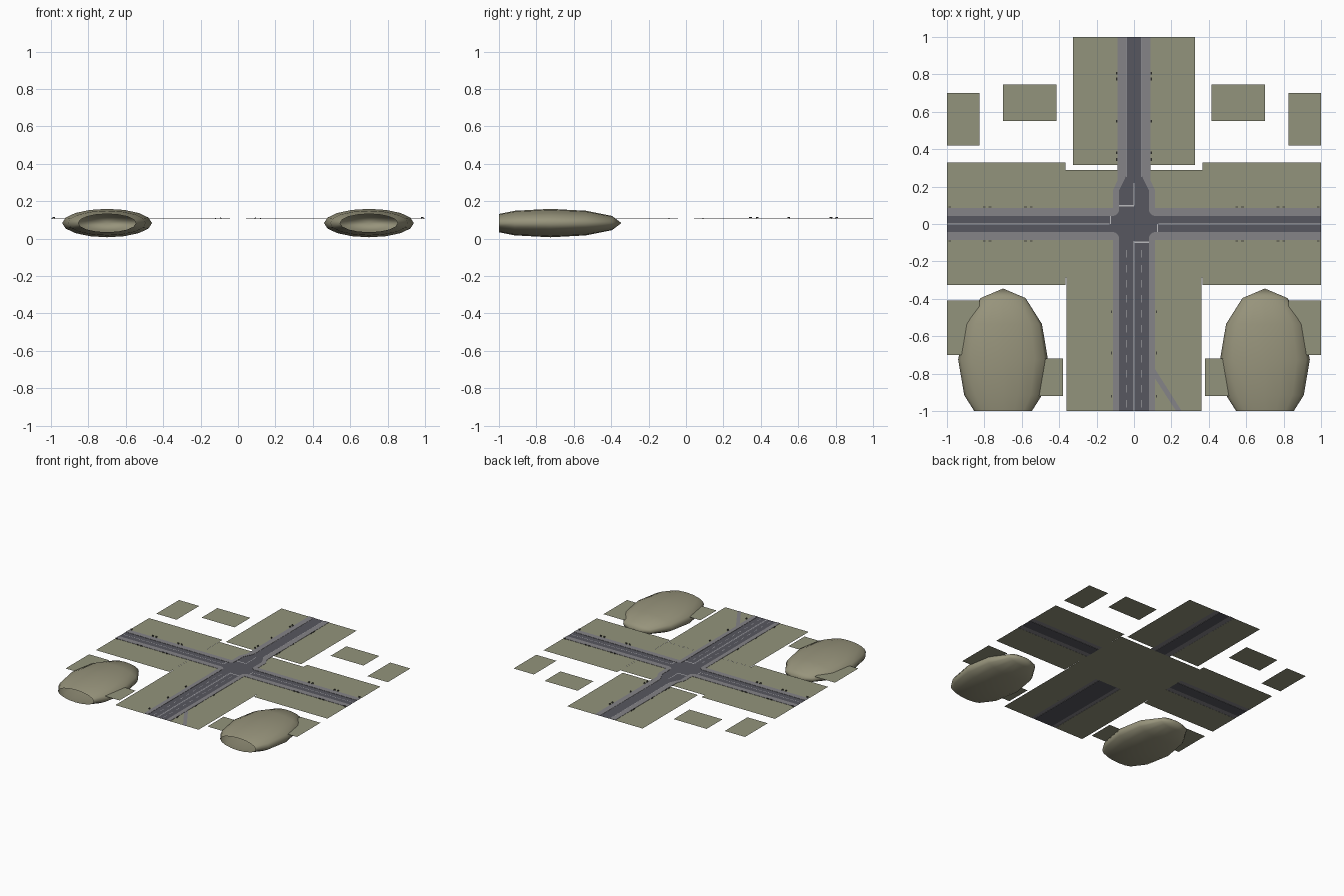
import bpy, bmesh, math
from mathutils import Matrix, Vector

if "Cube" in bpy.data.objects:
    bpy.data.objects.remove(bpy.data.objects["Cube"])


def material(name, rgb):
    m = bpy.data.materials.new(name)
    m.diffuse_color = (*rgb, 1)
    m.use_nodes = True
    m.node_tree.nodes["Principled BSDF"].inputs["Base Color"].default_value = m.diffuse_color
    return m


GRASS = material("grass", (0.29, 0.295, 0.20))
HILL = material("hill", (0.31, 0.295, 0.20))
ROAD = material("asphalt", (0.095, 0.095, 0.115))
WALK = material("paving", (0.235, 0.23, 0.245))
LINE = material("road_paint", (0.50, 0.50, 0.52))
DARK = material("dark_metal", (0.06, 0.06, 0.05))

ZG, ZR, ZW = 0.1055, 0.106, 0.108   # grass, road and pavement levels


def finish(name, bm, mat):
    me = bpy.data.meshes.new(name)
    bm.to_mesh(me)
    bm.free()
    ob = bpy.data.objects.new(name, me)
    me.materials.append(mat)
    bpy.context.collection.objects.link(ob)
    return ob


def sheet(name, outlines, z, mat, curb=0.0):
    """Flat upward faces from 2D outlines, with optional curb walls below."""
    bm = bmesh.new()
    for pts in outlines:
        top = [bm.verts.new((x, y, z)) for x, y in pts]
        f = bm.faces.new(top)
        f.normal_update()
        if f.normal.z < 0:
            f.normal_flip()
        if curb:
            low = [bm.verts.new((x, y, z - curb)) for x, y in pts]
            n = len(pts)
            for i in range(n):
                j = (i + 1) % n
                bm.faces.new((low[i], low[j], top[j], top[i]))
    if curb:
        bmesh.ops.recalc_face_normals(bm, faces=bm.faces)
    bmesh.ops.triangulate(bm, faces=[f for f in bm.faces if len(f.verts) > 4])
    return finish(name, bm, mat)


def rect(x0, y0, x1, y1):
    return [(x0, y0), (x1, y0), (x1, y1), (x0, y1)]


def both(pts):
    """An outline and its mirror image in x."""
    return [pts, [(-x, y) for x, y in pts]]


def arc(cx, cy, r, a0, a1, n=6):
    return [(cx + r * math.cos(math.radians(a0 + (a1 - a0) * i / n)),
             cy + r * math.sin(math.radians(a0 + (a1 - a0) * i / n))) for i in range(n + 1)]


# grass: centre plate, verges beside each road arm, separate plots
sheet("centre_ground", [rect(-0.365, -0.285, 0.365, 0.29)], ZG - 0.0005, GRASS)
sheet("north_verges", both(rect(0.085, 0.315, 0.325, 1)), ZG, GRASS)
sheet("south_verges", both(rect(0.112, -1, 0.36, -0.285)), ZG, GRASS)
sheet("side_verges", both(rect(0.365, 0.083, 1, 0.33)) + both(rect(0.365, -0.325, 1, -0.083)),
      ZG, GRASS)
sheet("grass_plots",
      both(rect(0.825, 0.42, 1, 0.70)) + both(rect(0.415, 0.55, 0.70, 0.745)) +
      both(rect(0.825, -0.70, 1, -0.41)) + both(rect(0.38, -0.92, 0.67, -0.72)), ZG, GRASS)

# crossroads: right-hand kerb line, mirrored to a closed outline
R = 0.035
south_kerb = [(0.08, -1)] + arc(0.08 + R, -0.043 - R, R, 180, 90) + [(1, -0.043)]
north_kerb = [(1, 0.043)] + arc(0.08 + R, 0.043 + R, R, 270, 180) + \
             [(0.08, 0.18), (0.043, 0.255), (0.043, 1)]
half = south_kerb + north_kerb
sheet("crossroads", [half + [(-x, y) for x, y in reversed(half)]], ZR, ROAD)

# raised pavements along all kerbs
sheet("south_pavements", both(south_kerb + [(1, -0.085), (0.113, -0.085), (0.113, -1)]),
      ZW, WALK, 0.002)
sheet("north_pavements", both(north_kerb + [(0.087, 1), (0.087, 0.235), (0.113, 0.18),
                                            (0.113, 0.085), (1, 0.085)]), ZW, WALK, 0.002)
sheet("diagonal_path", [[(0.112, -0.775), (0.255, -1), (0.225, -1), (0.112, -0.825)]],
      ZG + 0.001, WALK)

# road markings
marks = [rect(-0.005, -1, -0.002, -0.09), rect(0.002, -1, 0.005, -0.09),
         rect(-0.08, 0.094, 0.0, 0.101), rect(0.0, -0.101, 0.08, -0.094),
         rect(-0.002, 0.10, 0.002, 0.22)]
for i in range(11):
    y = -0.98 + i * 0.08
    marks += both(rect(0.039, y, 0.042, y + 0.04))
marks += both(rect(0.0395, 0.25, 0.042, 1))
for s in (1, -1):
    marks.append(rect(min(s, s * 0.13), -0.0015, max(s, s * 0.13), 0.0015))
    marks.append(rect(s * 0.125 - 0.003, min(0, s * -0.042), s * 0.125 + 0.003, max(0, s * -0.042)))
sheet("road_markings", marks, ZR + 0.0004, LINE)


# small benches and bins along the pavements
def box(bm, c, size, spin):
    m = Matrix.Translation(c) @ Matrix.Rotation(spin, 4, 'Z')
    bmesh.ops.create_cube(bm, size=1, matrix=m @ Matrix.Diagonal((*size, 1)))


def furniture(bm, x, y, spin):
    r = Matrix.Rotation(spin, 3, 'Z')
    base = Vector((x, y, ZG))
    for off, size in (((0, 0, 0.005), (0.014, 0.006, 0.0015)),
                      ((0, 0.003, 0.008), (0.014, 0.0012, 0.005)),
                      ((-0.005, 0, 0.0025), (0.0015, 0.005, 0.005)),
                      ((0.005, 0, 0.0025), (0.0015, 0.005, 0.005))):
        box(bm, base + r @ Vector(off), size, spin)


bm = bmesh.new()
for s in (1, -1):
    turn = -s * math.pi / 2
    for y in (0.345, 0.38, 0.55, 0.775, 0.805):
        furniture(bm, s * 0.092, y, turn)
    for y in (-0.47, -0.69, -0.92):
        furniture(bm, s * 0.12, y, turn)
    for x in (0.55, 0.58, 0.77, 0.80, 0.985):
        furniture(bm, s * x, 0.09, 0)
        furniture(bm, s * x, -0.09, math.pi)
finish("street_benches", bm, DARK)

# two flattened shells, cut open at the front edge
for side, s in (("left", -1), ("right", 1)):
    bm = bmesh.new()
    bmesh.ops.create_uvsphere(bm, u_segments=16, v_segments=6, radius=1)
    m = (Matrix.Translation((s * 0.70, -0.725, 0.083)) @
         Matrix.Diagonal((0.24, 0.38, 0.076, 1)) @ Matrix.Rotation(-math.pi / 2, 4, 'X'))
    bmesh.ops.transform(bm, matrix=m, verts=bm.verts)
    bmesh.ops.bisect_plane(bm, geom=bm.verts[:] + bm.edges[:] + bm.faces[:],
                           plane_co=(0, -1, 0), plane_no=(0, -1, 0), clear_outer=True)
    for f in bm.faces:
        f.smooth = True
    finish(side + "_mound", bm, HILL)
